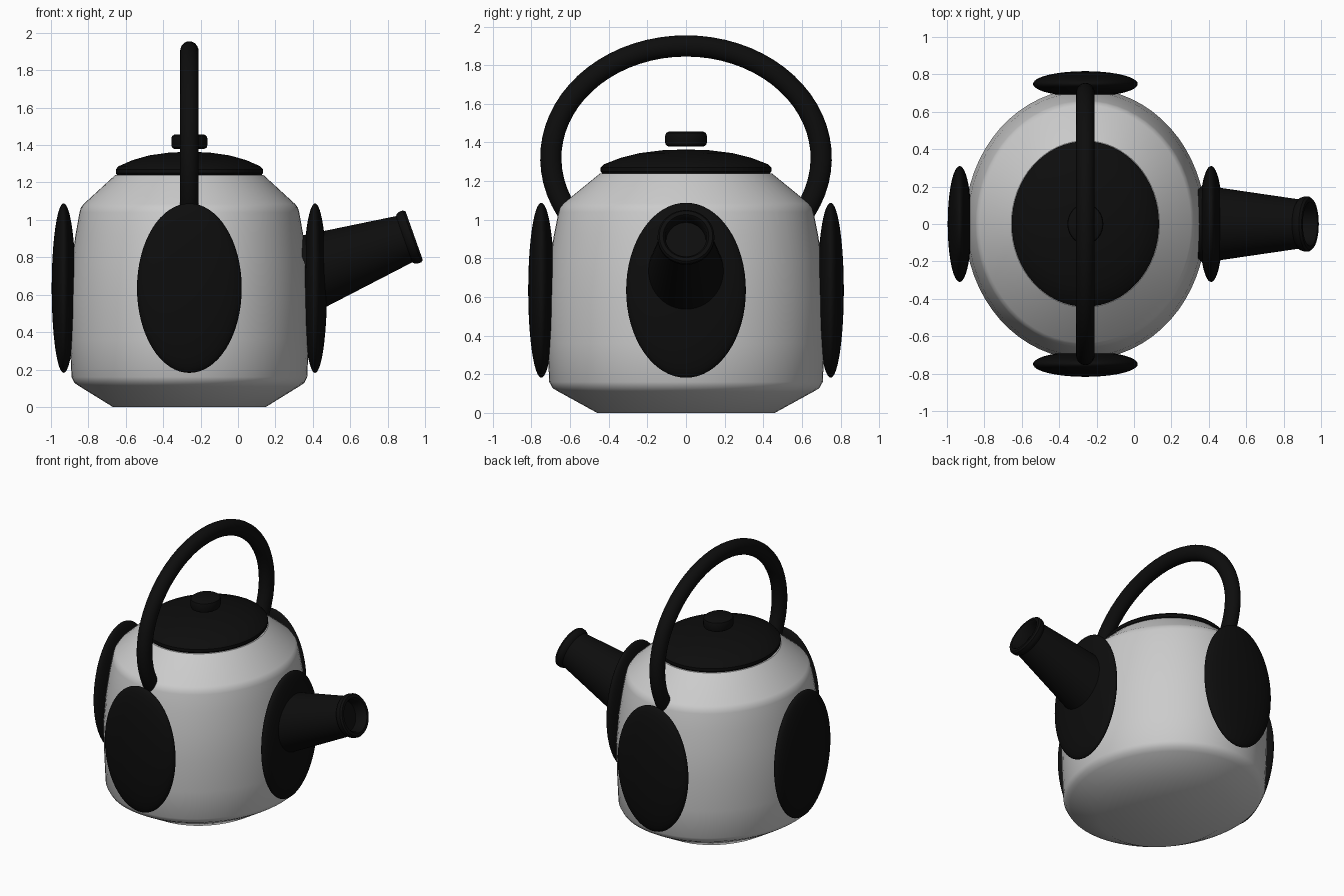
import bpy, bmesh, math
from mathutils import Matrix

if "Cube" in bpy.data.objects:
    bpy.data.objects.remove(bpy.data.objects["Cube"], do_unlink=True)

CX = -0.26        # kettle axis
SQUASH = 0.89     # body is narrower along x than along y


def material(name, value):
    m = bpy.data.materials.new(name)
    m.use_nodes = True
    colour = (value, value, value, 1)
    m.diffuse_color = colour
    bsdf = m.node_tree.nodes["Principled BSDF"]
    bsdf.inputs["Base Color"].default_value = colour
    bsdf.inputs["Roughness"].default_value = 0.6
    return m


grey = material("light grey", 0.6)
black = material("black", 0.004)


def finish(bm, name, mat, angle):
    bmesh.ops.recalc_face_normals(bm, faces=bm.faces)
    me = bpy.data.meshes.new(name)
    bm.to_mesh(me)
    bm.free()
    ob = bpy.data.objects.new(name, me)
    bpy.context.collection.objects.link(ob)
    me.materials.append(mat)
    bpy.ops.object.select_all(action='DESELECT')
    ob.select_set(True)
    bpy.context.view_layer.objects.active = ob
    bpy.ops.object.shade_smooth_by_angle(angle=math.radians(angle))
    return ob


def lathe(name, profile, mat, matrix, steps=64, angle=35):
    """Spin a (radius, height) profile that starts and ends on the axis."""
    bm = bmesh.new()
    verts = [bm.verts.new((r, 0, z)) for r, z in profile]
    edges = [bm.edges.new(p) for p in zip(verts, verts[1:])]
    bmesh.ops.spin(bm, geom=verts + edges, cent=(0, 0, 0), axis=(0, 0, 1),
                   angle=math.tau, steps=steps, use_duplicate=False)
    bmesh.ops.remove_doubles(bm, verts=bm.verts, dist=1e-5)
    bm.transform(matrix)
    return finish(bm, name, mat, angle)


upright = Matrix.Translation((CX, 0, 0)) @ Matrix.Diagonal((SQUASH, 1, 1, 1))

# Body with chamfered foot and shoulder
lathe("body", [(0, 0), (0.46, 0), (0.66, 0.11), (0.69, 0.128), (0.708, 0.16),
               (0.718, 0.36), (0.724, 0.58), (0.706, 0.78), (0.684, 0.92),
               (0.66, 1.04), (0.652, 1.065), (0.635, 1.085), (0.445, 1.24),
               (0, 1.245)], grey, upright)

# Domed lid and its knob
lathe("lid", [(0, 1.235), (0.43, 1.235), (0.442, 1.25), (0.442, 1.27),
              (0.425, 1.287), (0.34, 1.32), (0.24, 1.345), (0.12, 1.36),
              (0, 1.364)], black, upright)
lathe("lid_knob", [(0, 1.379), (0.09, 1.379), (0.104, 1.387), (0.108, 1.40),
                   (0.108, 1.435), (0.104, 1.448), (0.09, 1.456), (0, 1.456)],
      black, upright, 40)


# Four oval pads on the sides
def pad(name, centre, radii):
    bm = bmesh.new()
    bmesh.ops.create_uvsphere(bm, u_segments=48, v_segments=32, radius=1)
    bm.transform(Matrix.Translation(centre) @ Matrix.Diagonal((*radii, 1)))
    finish(bm, name, black, 60)


for sign, side, end in ((-1, "right", "front"), (1, "left", "back")):
    pad(side + "_pad", (CX + sign * 0.672, 0, 0.635), (0.064, 0.31, 0.453))
    pad(end + "_pad", (CX, sign * 0.749, 0.635), (0.28, 0.068, 0.453))

# Tapered spout with flared lip and hollow mouth
spout_frame = (Matrix.Translation((0.94, 0, 0.915))
               @ Matrix.Rotation(math.radians(90 - 19.5), 4, 'Y'))
lathe("spout", [(0, -0.60), (0.206, -0.60), (0.131, -0.055), (0.142, -0.045),
                (0.147, -0.03), (0.147, -0.01), (0.138, 0.002), (0.118, 0.002),
                (0.107, -0.012), (0.103, -0.08), (0, -0.08)],
      black, spout_frame, 48)

# Arched handle: a tube swept along an elliptical arc
bm = bmesh.new()
N, M = 44, 20
rings = []
for i in range(N + 1):
    a = math.radians(-28 + 236 * i / N)
    c, s = math.cos(a), math.sin(a)
    n = math.hypot(0.58 * c, 0.70 * s)
    ny, nz = 0.58 * c / n, 0.70 * s / n
    ring = []
    for j in range(M):
        b = math.tau * j / M
        out = 0.055 * math.cos(b)
        ring.append(bm.verts.new((CX + 0.05 * math.sin(b),
                                  0.70 * c + ny * out,
                                  1.32 + 0.58 * s + nz * out)))
    rings.append(ring)
for r0, r1 in zip(rings, rings[1:]):
    for j in range(M):
        k = (j + 1) % M
        bm.faces.new((r0[j], r0[k], r1[k], r1[j]))
bm.faces.new(rings[0])
bm.faces.new(rings[-1])
finish(bm, "handle", black, 45)
